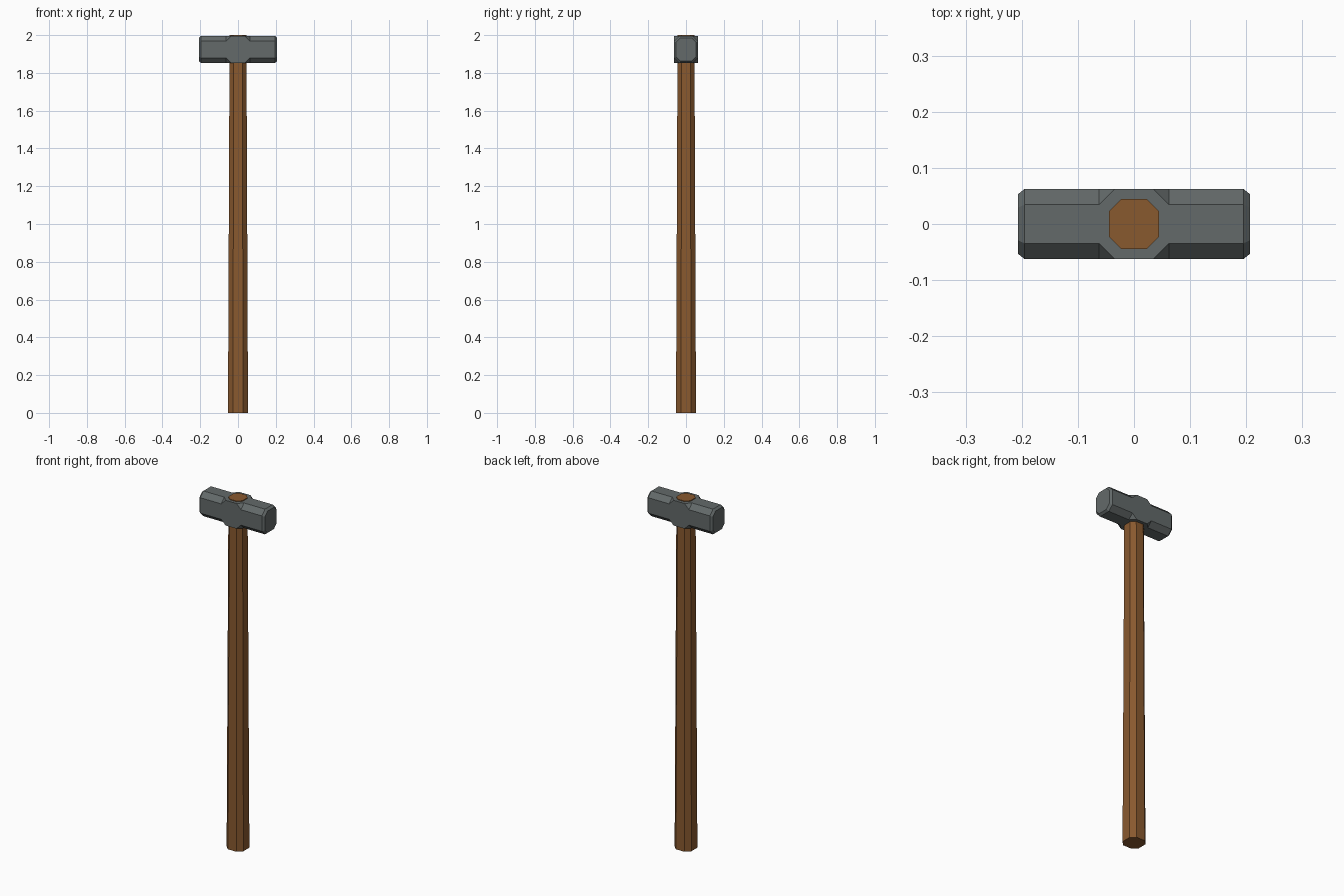
import bpy, bmesh

if "Cube" in bpy.data.objects:
    bpy.data.objects.remove(bpy.data.objects["Cube"])


def material(name, color):
    m = bpy.data.materials.new(name)
    m.diffuse_color = (*color, 1)
    m.use_nodes = True
    m.node_tree.nodes["Principled BSDF"].inputs["Base Color"].default_value = m.diffuse_color
    return m


def octagon(a, b, c):
    """Rectangle of half sizes a, b with corners cut by c."""
    return [(a, b - c), (a - c, b), (c - a, b), (-a, b - c),
            (-a, c - b), (c - a, -b), (a - c, -b), (a, c - b)]


def loft(name, rings, mat):
    """Closed flat-faced skin through octagonal rings."""
    bm = bmesh.new()
    loops = [[bm.verts.new(p) for p in ring] for ring in rings]
    for r0, r1 in zip(loops, loops[1:]):
        for i in range(8):
            j = (i + 1) % 8
            bm.faces.new((r0[i], r0[j], r1[j], r1[i]))
    bm.faces.new(loops[0][::-1])
    bm.faces.new(loops[-1])
    bmesh.ops.remove_doubles(bm, verts=bm.verts, dist=1e-5)
    bmesh.ops.recalc_face_normals(bm, faces=bm.faces)
    mesh = bpy.data.meshes.new(name)
    bm.to_mesh(mesh)
    bm.free()
    mesh.materials.append(mat)
    ob = bpy.data.objects.new(name, mesh)
    bpy.context.collection.objects.link(ob)
    return ob


steel = material("dark steel", (0.125, 0.143, 0.143))
wood = material("brown wood", (0.25, 0.1, 0.028))

# Tapered octagonal handle, poking slightly out of the head
loft("handle", [[(x, y, z) for x, y in octagon(r, r, r * 0.49)]
                for z, r in ((0, 0.053), (2.0, 0.0445))], wood)

# Hammer head: bevelled ends, chamfered bar, square-cornered middle
half = [(0.207, 0.053, 0.062, 0.024), (0.195, 0.0625, 0.072, 0.028),
        (0.0625, 0.0625, 0.072, 0.028), (0.0345, 0.0625, 0.072, 0)]
sections = [(-x, a, b, c) for x, a, b, c in half] + half[::-1]
loft("hammer_head", [[(x, y, 1.924 + z) for y, z in octagon(a, b, c)]
                     for x, a, b, c in sections], steel)
